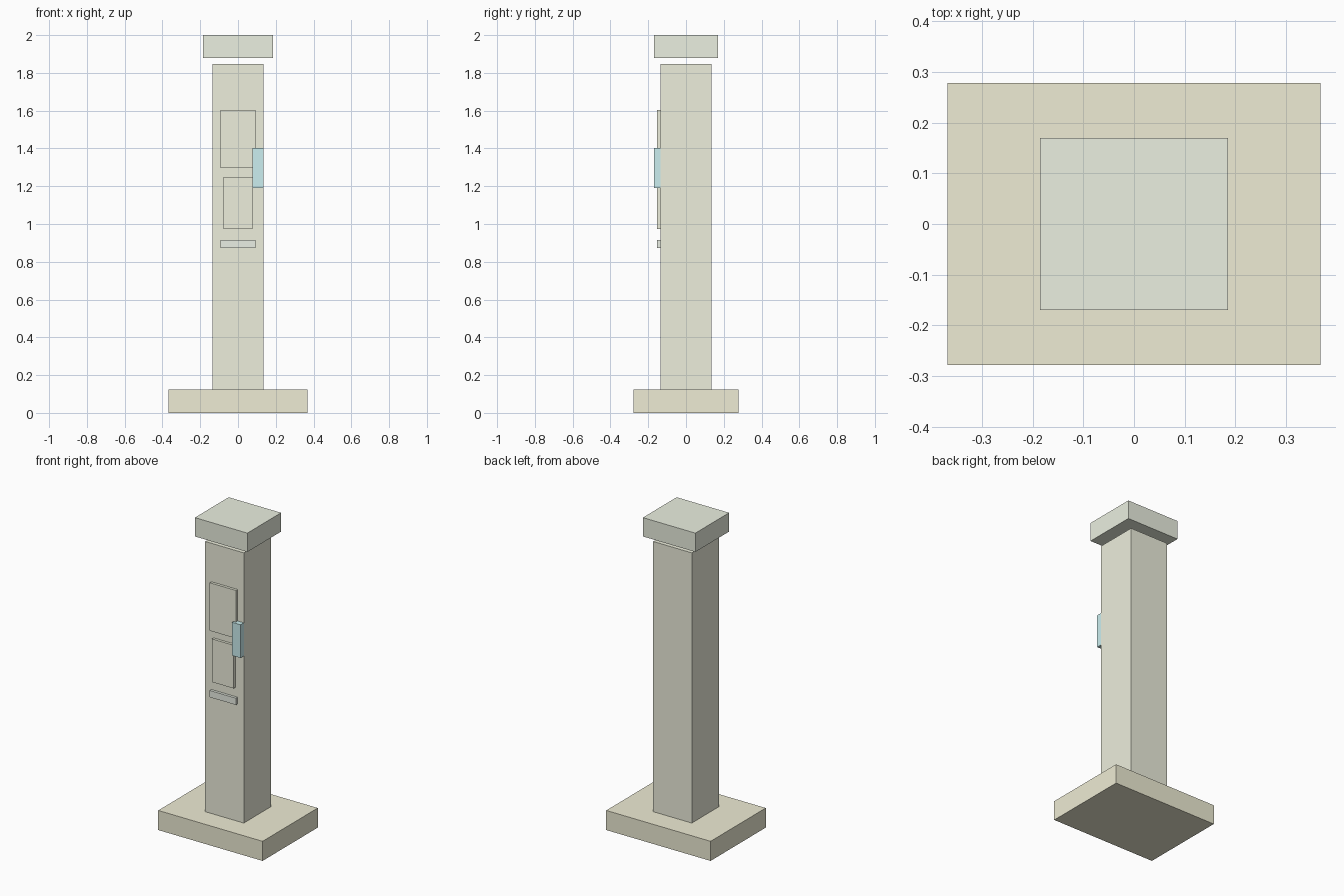
import bpy

if "Cube" in bpy.data.objects:
    bpy.data.objects.remove(bpy.data.objects["Cube"])


def material(name, rgb):
    m = bpy.data.materials.new(name)
    m.diffuse_color = (*rgb, 1)
    m.use_nodes = True
    m.node_tree.nodes["Principled BSDF"].inputs["Base Color"].default_value = m.diffuse_color
    return m


def box(name, x, y, z, mat):
    """Box from (min, max) ranges on each axis."""
    ranges = (x, y, z)
    bpy.ops.mesh.primitive_cube_add(size=1, location=[(a + b) / 2 for a, b in ranges])
    o = bpy.context.object
    o.name = name
    o.scale = [b - a for a, b in ranges]
    bpy.ops.object.transform_apply(location=False, rotation=False, scale=True)
    o.data.materials.append(mat)
    return o


sand = material("sand", (0.86, 0.84, 0.66))
stone = material("stone", (0.85, 0.86, 0.72))
pale_green = material("pale_green", (0.83, 0.87, 0.75))
pale_grey = material("pale_grey", (0.82, 0.86, 0.78))
cyan = material("cyan", (0.60, 0.86, 0.87))

# Base slab, pillar and the cap held just above it
box("base", (-0.368, 0.368), (-0.278, 0.278), (0, 0.125), sand)
box("pillar", (-0.136, 0.136), (-0.136, 0.136), (0.125, 1.848), stone)
box("cap", (-0.185, 0.185), (-0.17, 0.17), (1.88, 2.0), pale_green)

# Raised panels on the front face
for name, half, z, mat in (
    ("screen", 0.0925, (1.297, 1.603), stone),
    ("keypad", 0.077, (0.974, 1.249), stone),
    ("slot", 0.0925, (0.873, 0.916), pale_grey),
):
    box(name, (-half, half), (-0.153, -0.132), z, mat)

# Side reader at the front right edge
box("card_reader", (0.076, 0.136), (-0.169, -0.135), (1.19, 1.402), cyan)
